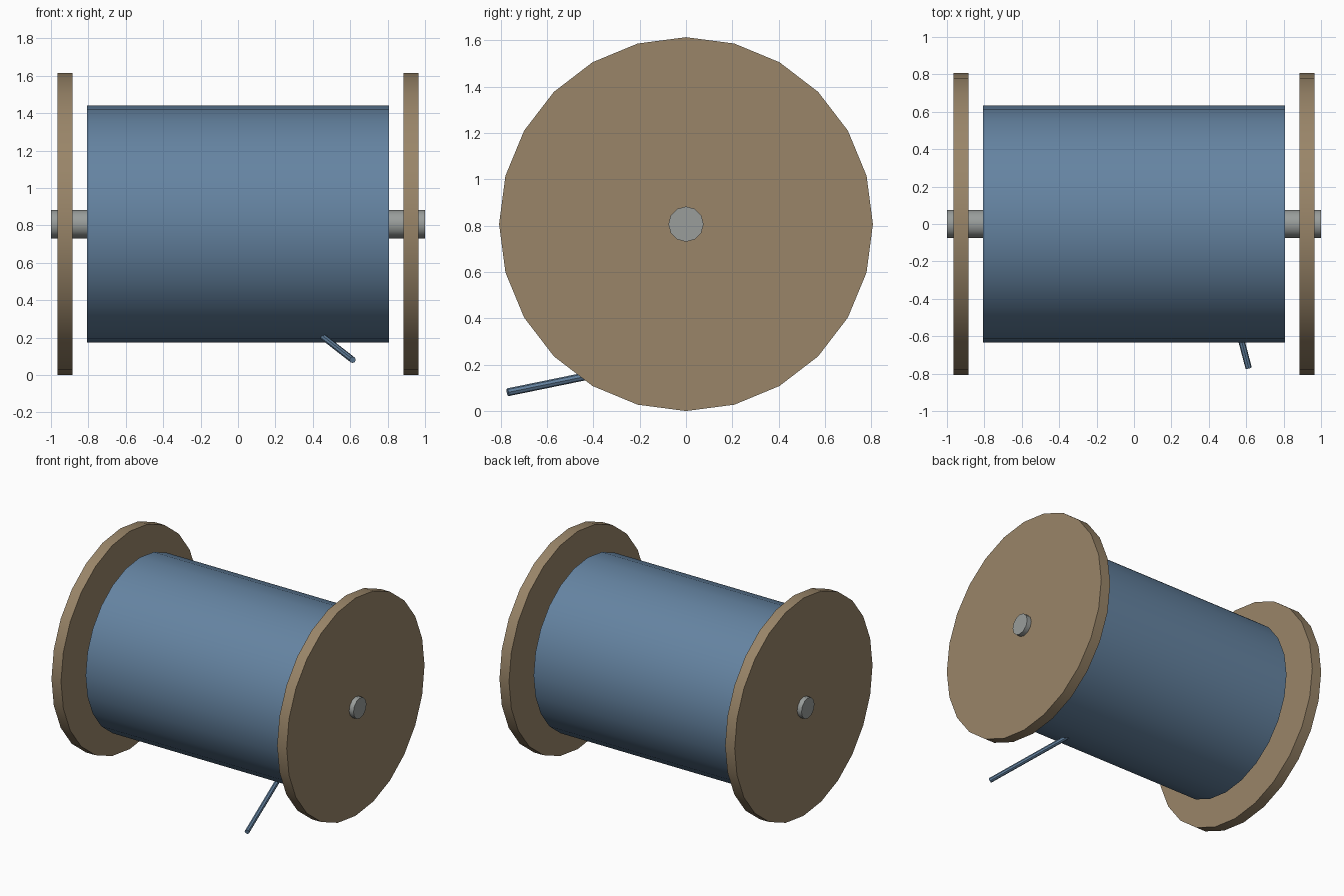
import bpy, math
from mathutils import Vector

if "Cube" in bpy.data.objects:
    bpy.data.objects.remove(bpy.data.objects["Cube"])

CZ = 0.807  # height of the spool axis


def material(name, rgb):
    m = bpy.data.materials.new(name)
    m.diffuse_color = (*rgb, 1)
    m.use_nodes = True
    m.node_tree.nodes["Principled BSDF"].inputs["Base Color"].default_value = m.diffuse_color
    return m


WOOD = material("wood", (0.32, 0.235, 0.14))
BLUE = material("blue_thread", (0.13, 0.23, 0.36))
GREY = material("grey_metal", (0.32, 0.34, 0.33))


def rod(name, a, b, radius, sides, mat):
    """Smooth-sided cylinder running from point a to point b."""
    a, b = Vector(a), Vector(b)
    d = b - a
    bpy.ops.mesh.primitive_cylinder_add(vertices=sides, radius=radius, depth=d.length,
                                        location=(a + b) / 2)
    o = bpy.context.object
    o.name = name
    o.rotation_euler = d.to_track_quat('Z', 'Y').to_euler()
    o.data.materials.append(mat)
    bpy.ops.object.shade_smooth_by_angle(angle=math.radians(35))
    return o


# Axle and wound thread
rod("axle", (-1, 0, CZ), (1, 0, CZ), 0.076, 12, GREY)
rod("thread_drum", (-0.806, 0, CZ), (0.806, 0, CZ), 0.633, 24, BLUE)

# End discs
for side, name in ((-1, "left_disc"), (1, "right_disc")):
    rod(name, (side * 0.886, 0, CZ), (side * 0.964, 0, CZ), 0.807, 24, WOOD)

# Loose thread end
rod("loose_thread", (0.45, -0.15, 0.208), (0.613, -0.77, 0.081), 0.017, 8, BLUE)
